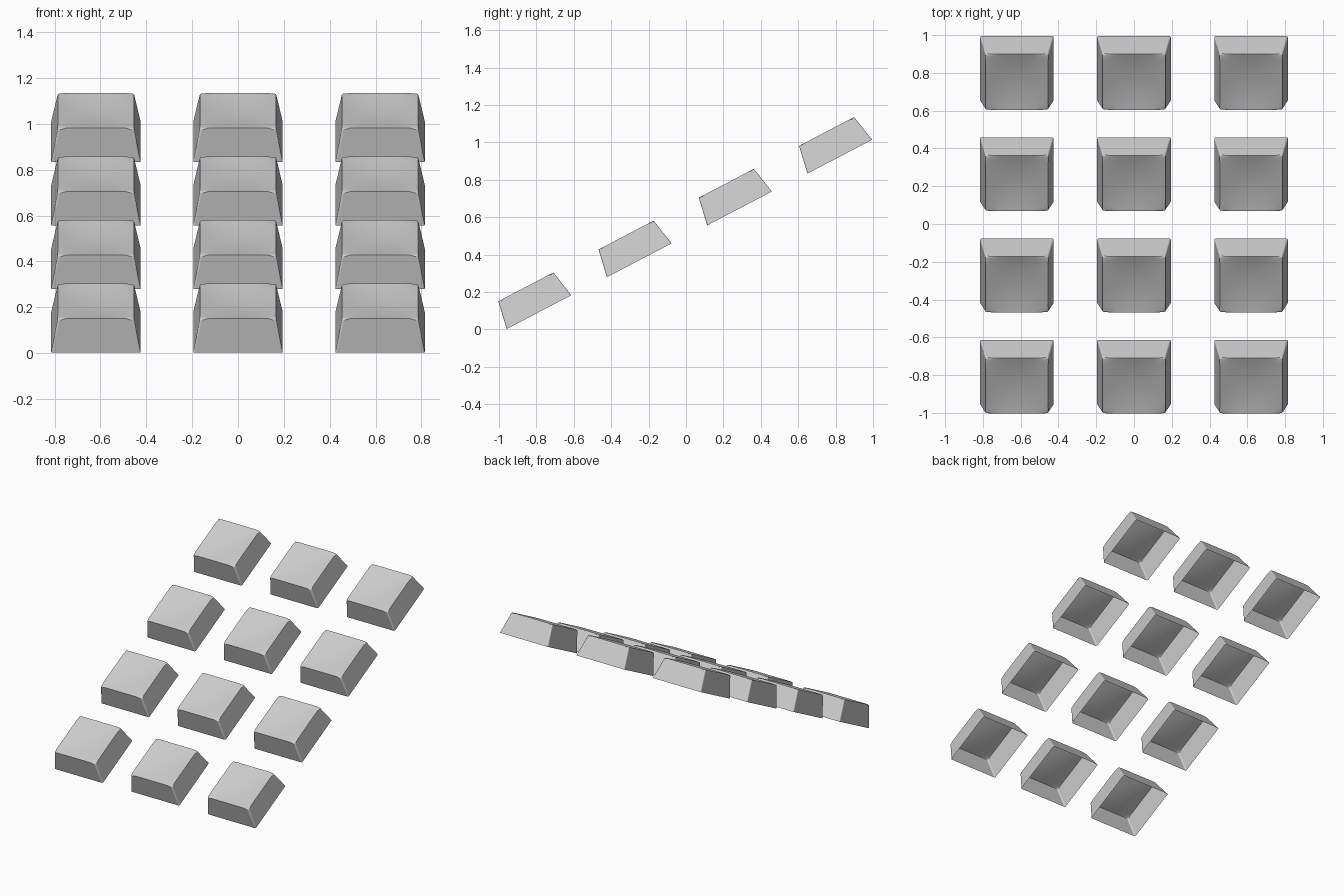
import bpy, bmesh, math

if "Cube" in bpy.data.objects:
    bpy.data.objects.remove(bpy.data.objects["Cube"], do_unlink=True)

BASE = 0.195      # half width at the open bottom
TOP = 0.166       # half width at the top
HEIGHT = 0.152
DISH = 0.014      # depth of the scooped top
TILT = math.radians(27.6)

grey = bpy.data.materials.new("key_grey")
grey.use_nodes = True
colour = (0.6, 0.6, 0.6, 1)
grey.diffuse_color = colour
grey.node_tree.nodes["Principled BSDF"].inputs["Base Color"].default_value = colour


def make_keycap_mesh():
    """Hollow tapered cap, open below, with a scooped top and soft edges."""
    bm = bmesh.new()
    bmesh.ops.create_grid(bm, x_segments=10, y_segments=10, size=TOP)
    rim = [e for e in bm.edges if e.is_boundary]

    # Scooped top
    for v in bm.verts:
        a, b = v.co.x / TOP, v.co.y / TOP
        v.co.z = HEIGHT - DISH * (1 - a * a) * (1 - b * b)

    # Flared side walls
    skirt = bmesh.ops.extrude_edge_only(bm, edges=rim)["geom"]
    for v in skirt:
        if isinstance(v, bmesh.types.BMVert):
            v.co.x *= BASE / TOP
            v.co.y *= BASE / TOP
            v.co.z = 0

    # Rounded top rim and corner edges
    def is_corner(e):
        p, q = e.verts
        return (abs(p.co.z - q.co.z) > HEIGHT / 2 and
                all(abs(abs(v.co.x) - abs(v.co.y)) < 1e-4 for v in e.verts))

    soft = rim + [e for e in bm.edges if is_corner(e)]
    bmesh.ops.bevel(bm, geom=soft, offset=0.008, offset_type='OFFSET',
                    segments=3, profile=0.5, affect='EDGES')
    bmesh.ops.recalc_face_normals(bm, faces=bm.faces)
    if sum(f.normal.z * f.calc_area() for f in bm.faces) < 0:
        bmesh.ops.reverse_faces(bm, faces=bm.faces)

    # Walls stay flat, everything else is smooth
    for f in bm.faces:
        is_wall = (min(v.co.z for v in f.verts) < 1e-4 and
                   max(abs(f.normal.x), abs(f.normal.y)) > 0.97)
        f.smooth = not is_wall

    mesh = bpy.data.meshes.new("keycap")
    bm.to_mesh(mesh)
    bm.free()
    mesh.materials.append(grey)
    return mesh


# Sloping pad of keys: four rows of three
keycap = make_keycap_mesh()
for row in range(4):
    for col in range(3):
        key = bpy.data.objects.new(f"key_row{row + 1}_column{col + 1}", keycap)
        key.location = (0.62 * (col - 1), -0.786 + 0.536 * row, 0.0925 + 0.277 * row)
        key.rotation_euler.x = TILT
        bpy.context.collection.objects.link(key)
